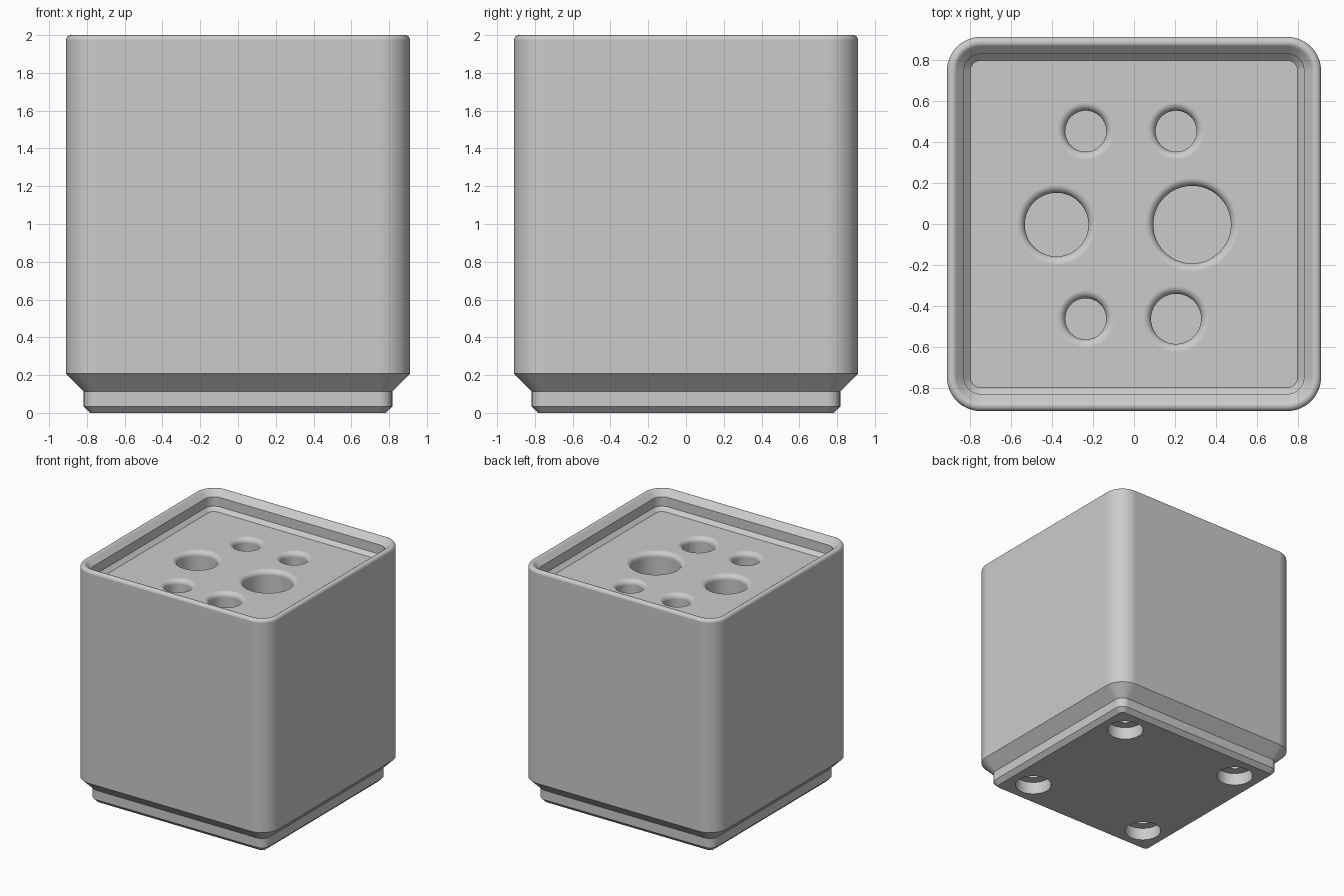
import bpy, bmesh
from math import cos, sin, pi, radians

old = bpy.data.objects.get("Cube")
if old:
    bpy.data.objects.remove(old)

S = 2 / 45.55            # millimetres to model units
HALF, RADIUS = 20.75, 3.75
FLOOR = 42.0

grey = bpy.data.materials.new("plain grey")
grey.use_nodes = True
colour = (0.6, 0.6, 0.6, 1)
grey.diffuse_color = colour
grey.node_tree.nodes["Principled BSDF"].inputs["Base Color"].default_value = colour


def loft(name, rings):
    """Skin equal-length rings of points, closing both ends with caps."""
    bm = bmesh.new()
    loops = [[bm.verts.new([c * S for c in p]) for p in ring] for ring in rings]
    n = len(loops[0])
    for a, b in zip(loops, loops[1:]):
        for i in range(n):
            j = (i + 1) % n
            bm.faces.new((a[i], a[j], b[j], b[i]))
    bm.faces.new(loops[0][::-1])
    bm.faces.new(loops[-1])
    bmesh.ops.recalc_face_normals(bm, faces=bm.faces)
    mesh = bpy.data.meshes.new(name)
    bm.to_mesh(mesh)
    bm.free()
    mesh.materials.append(grey)
    ob = bpy.data.objects.new(name, mesh)
    bpy.context.collection.objects.link(ob)
    return ob


def rounded_square(inset, z, steps=12):
    r, c = RADIUS - inset, HALF - RADIUS
    pts = []
    for k, (sx, sy) in enumerate(((1, 1), (-1, 1), (-1, -1), (1, -1))):
        for i in range(steps + 1):
            a = pi / 2 * (k + i / steps)
            pts.append((sx * c + r * cos(a), sy * c + r * sin(a), z))
    return pts


def circle(x, y, r, z, n=64):
    return [(x + r * cos(2 * pi * i / n), y + r * sin(2 * pi * i / n), z) for i in range(n)]


def cut(body, cutter):
    cutter.hide_render = True
    mod = body.modifiers.new("cut", "BOOLEAN")
    mod.operation, mod.solver, mod.object = "DIFFERENCE", "EXACT", cutter
    bpy.context.view_layer.objects.active = body
    bpy.ops.object.modifier_apply(modifier=mod.name)
    bpy.data.objects.remove(cutter)


# Body: stepped foot, straight walls, rounded rim, stacking lip, recessed floor
profile = [(2.95, 0), (2.15, 0.8), (2.15, 2.6), (0, 4.75)]
rim, rim_z = 0.6, 45.55 - 0.6
for i in range(9):
    a = radians(135) * i / 8
    profile.append((rim - rim * cos(a), rim_z + rim * sin(a)))
profile += [(1.9, FLOOR + 2.5), (1.9, FLOOR + 0.7), (2.6, FLOOR)]
body = loft("bin_body", [rounded_square(d, z) for d, z in profile])

# Round wells with softened mouths: x, y, radius in model units
wells = [(-0.235, 0.452, 0.1), (0.205, 0.452, 0.1), (-0.377, -0.003, 0.155),
         (0.283, -0.003, 0.189), (-0.235, -0.462, 0.1), (0.205, -0.462, 0.122)]
fillet = 0.9
for x, y, r in wells:
    x, y, r = x / S, y / S, r / S
    rings = [circle(x, y, r, 7)]
    for i in range(9):
        a = pi / 2 * i / 8
        rings.append(circle(x, y, r + fillet * (1 - cos(a)), FLOOR - fillet * (1 - sin(a))))
    rings.append(circle(x, y, r + fillet, FLOOR + 1))
    cut(body, loft("well_cutter", rings))

# Magnet pockets with narrower screw holes in the underside
for sx in (-1, 1):
    for sy in (-1, 1):
        x, y = 13 * sx, 13 * sy
        steps = ((3.25, -1), (3.25, 2.4), (1.5, 2.4), (1.5, 6))
        cut(body, loft("pocket_cutter", [circle(x, y, r, z) for r, z in steps]))

# Smooth the curves and keep the flats flat
bpy.ops.object.select_all(action="DESELECT")
body.select_set(True)
bpy.context.view_layer.objects.active = body
bpy.ops.object.shade_smooth_by_angle(angle=radians(30))
weighted = body.modifiers.new("flat_faces", "WEIGHTED_NORMAL")
weighted.keep_sharp = True
